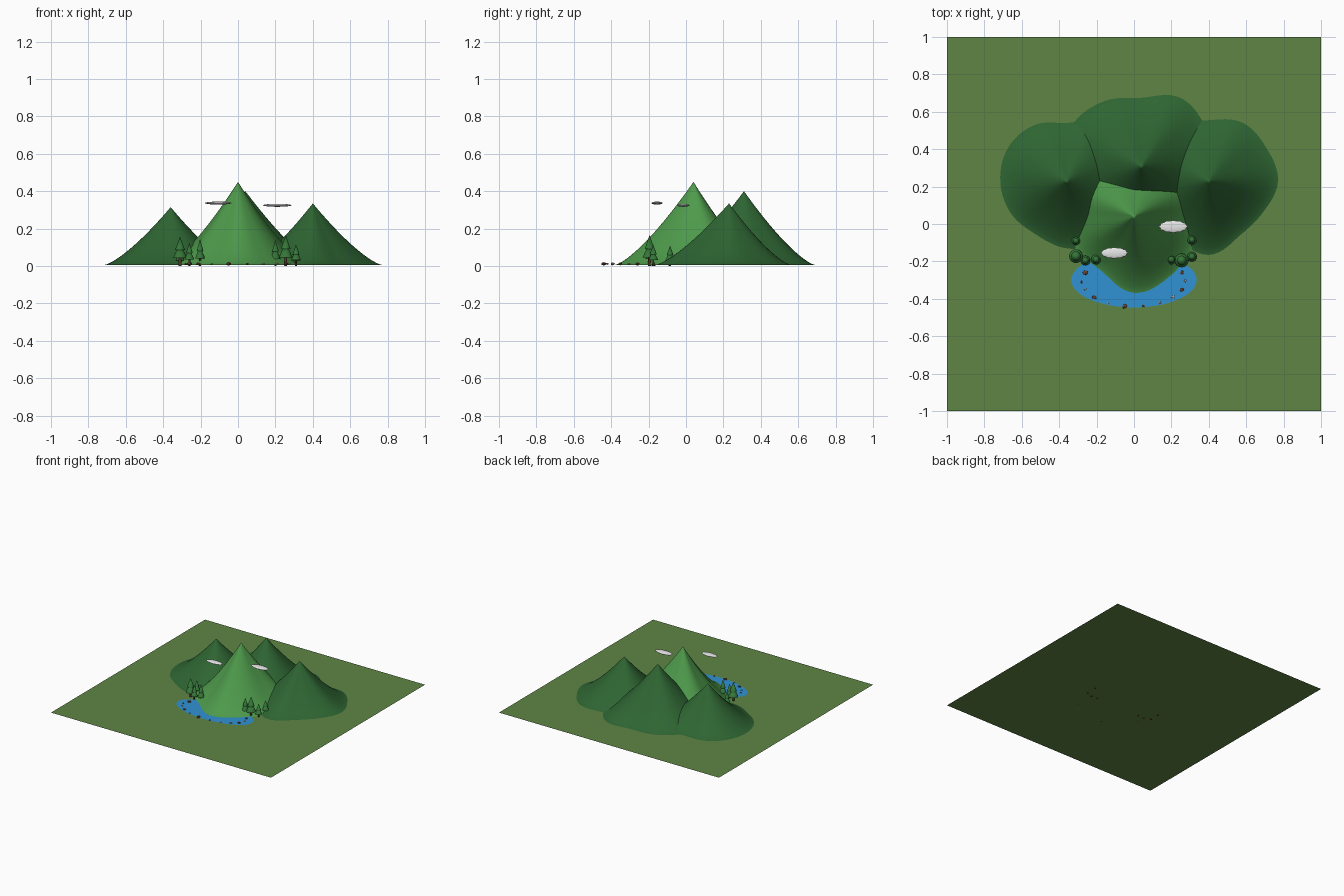
import bpy
import bmesh
import math
from mathutils import Matrix, Vector

cube = bpy.data.objects.get("Cube")
if cube:
    bpy.data.objects.remove(cube, do_unlink=True)

GROUND_Z = 0.006


def material(name, color):
    mat = bpy.data.materials.new(name)
    mat.use_nodes = True
    mat.diffuse_color = (*color, 1)
    bsdf = next(n for n in mat.node_tree.nodes if n.type == "BSDF_PRINCIPLED")
    bsdf.inputs["Base Color"].default_value = (*color, 1)
    return mat


grass = material("grass green", (0.115, 0.235, 0.06))
bright_hill = material("bright hill green", (0.075, 0.32, 0.07))
dark_hill = material("dark hill green", (0.027, 0.13, 0.032))
water = material("water blue", (0.03, 0.29, 0.66))
cloud_white = material("cloud white", (0.8, 0.8, 0.8))
foliage = material("foliage green", (0.035, 0.18, 0.04))
bark = material("bark brown", (0.09, 0.04, 0.02))
brown_stone = material("brown stone", (0.17, 0.065, 0.035))
grey_stone = material("grey stone", (0.45, 0.42, 0.38))


def finish(bm, name, mats, smooth=None):
    """Turn a bmesh into a named object, optionally smoothed below an angle."""
    bmesh.ops.recalc_face_normals(bm, faces=bm.faces)
    mesh = bpy.data.meshes.new(name)
    bm.to_mesh(mesh)
    bm.free()
    for mat in mats:
        mesh.materials.append(mat)
    obj = bpy.data.objects.new(name, mesh)
    bpy.context.collection.objects.link(obj)
    if smooth:
        bpy.ops.object.select_all(action="DESELECT")
        obj.select_set(True)
        bpy.context.view_layer.objects.active = obj
        bpy.ops.object.shade_smooth_by_angle(angle=math.radians(smooth))
    return obj


def radius_at(radii, angle):
    """Periodic smooth interpolation through evenly spaced radii."""
    n = len(radii)
    pos = angle / math.tau * n
    i = int(pos)
    t = pos - i
    a, b, c, d = (radii[(i + k) % n] for k in (-1, 0, 1, 2))
    return b + 0.5 * t * (c - a + t * (2 * a - 5 * b + 4 * c - d + t * (3 * (b - c) + d - a)))


def mountain(name, peak, radii, mat, rings=28, segments=96):
    """Concave cone with a lobed outline running up into soft ridges."""
    bm = bmesh.new()
    x, y, z = peak
    top = bm.verts.new(peak)
    previous = None
    for r in range(1, rings + 1):
        t = r / rings
        height = GROUND_Z + (z - GROUND_Z) * (1 - t) ** 1.35
        ring = []
        for s in range(segments):
            angle = math.tau * s / segments
            dist = t * radius_at(radii, angle)
            ring.append(bm.verts.new((x + dist * math.cos(angle), y + dist * math.sin(angle), height)))
        for s in range(segments):
            e = (s + 1) % segments
            if previous:
                bm.faces.new((previous[s], ring[s], ring[e], previous[e]))
            else:
                bm.faces.new((top, ring[s], ring[e]))
        previous = ring
    finish(bm, name, [mat], 60)


# Ground sheet
bm = bmesh.new()
bmesh.ops.create_grid(bm, x_segments=1, y_segments=1, size=1, matrix=Matrix.Translation((0, 0, GROUND_Z)))
finish(bm, "ground", [grass])

# Mountains: radii run counter-clockwise from +x
mountain("front_mountain", (0, 0.04, 0.45),
         (0.36, 0.42, 0.4, 0.37, 0.41, 0.43, 0.365, 0.36, 0.35, 0.42, 0.385, 0.36), bright_hill)
mountain("right_mountain", (-0.36, 0.23, 0.315),
         (0.35, 0.36, 0.36, 0.31, 0.345, 0.36, 0.355, 0.345, 0.33, 0.36, 0.38, 0.36), dark_hill)
mountain("left_mountain", (0.4, 0.23, 0.335),
         (0.37, 0.355, 0.36, 0.325, 0.34, 0.36, 0.35, 0.34, 0.35, 0.395, 0.335, 0.335), dark_hill)
mountain("back_mountain", (0.04, 0.31, 0.4),
         (0.4, 0.4, 0.42, 0.365, 0.4, 0.43, 0.41, 0.4, 0.4, 0.4, 0.4, 0.4), dark_hill)

# Lake wrapping the foot of the front mountain
bm = bmesh.new()
bmesh.ops.create_circle(bm, cap_ends=True, segments=64, radius=1,
                        matrix=Matrix.Translation((0, -0.3, 0.01)) @ Matrix.Diagonal((0.335, 0.146, 1, 1)))
finish(bm, "lake", [water])


def tree(name, x, y, height, radius):
    """Trunk with two stacked cones."""
    bm = bmesh.new()
    bmesh.ops.create_cone(bm, cap_ends=True, segments=10, radius1=radius * 0.22, radius2=radius * 0.18,
                          depth=height * 0.4, matrix=Matrix.Translation((x, y, height * 0.21)))
    for f in bm.faces:
        f.material_index = 1
    for low, high, width in ((0.28, 0.78, 1), (0.55, 1, 0.7)):
        bmesh.ops.create_cone(bm, cap_ends=True, segments=16, radius1=radius * width, radius2=0,
                              depth=height * (high - low),
                              matrix=Matrix.Translation((x, y, height * (low + high) / 2)))
    finish(bm, name, [foliage, bark], 50)


# A grove on each side of the lake
groves = {
    "right": ((-0.31, -0.172, 0.158, 0.037), (-0.26, -0.195, 0.125, 0.026),
              (-0.203, -0.19, 0.145, 0.026), (-0.31, -0.09, 0.11, 0.022)),
    "left": ((0.255, -0.195, 0.166, 0.037), (0.2, -0.19, 0.14, 0.026),
             (0.31, -0.175, 0.115, 0.026), (0.31, -0.085, 0.11, 0.025)),
}
for side, spots in groves.items():
    for i, spot in enumerate(spots):
        tree(f"{side}_tree_{i + 1}", *spot)

# Stones along the shore
stones = {
    "brown": (brown_stone, ((-0.26, -0.26, 0.017), (-0.28, -0.31, 0.008), (-0.212, -0.392, 0.014),
                            (-0.05, -0.44, 0.016), (0.05, -0.437, 0.009), (0.257, -0.352, 0.013),
                            (0.257, -0.26, 0.013))),
    "grey": (grey_stone, ((-0.26, -0.35, 0.008), (-0.14, -0.425, 0.008), (0.137, -0.42, 0.009),
                          (0.208, -0.39, 0.012), (0.275, -0.305, 0.009), (0.21, -0.225, 0.012))),
}
for kind, (mat, spots) in stones.items():
    for i, (x, y, r) in enumerate(spots):
        bm = bmesh.new()
        shape = (Matrix.Translation((x, y, 0.012)) @ Matrix.Rotation(i * 1.3, 4, "Z")
                 @ Matrix.Diagonal((r, r * 0.8, min(r * 0.6, 0.01), 1)))
        bmesh.ops.create_icosphere(bm, subdivisions=1, radius=1, matrix=shape)
        finish(bm, f"{kind}_stone_{i + 1}", [mat])

# Thin clouds with a scalloped rim
for name, place, size in (("right_cloud", (-0.105, -0.155, 0.337), (0.07, 0.029)),
                          ("left_cloud", (0.21, -0.014, 0.325), (0.074, 0.032))):
    bm = bmesh.new()
    bmesh.ops.create_uvsphere(bm, u_segments=48, v_segments=10, radius=1)
    for v in bm.verts:
        ripple = 1 + 0.04 * math.cos(12 * math.atan2(v.co.y, v.co.x))
        v.co = Vector((v.co.x * ripple * size[0], v.co.y * ripple * size[1], v.co.z * 0.008)) + Vector(place)
    finish(bm, name, [cloud_white], 60)
